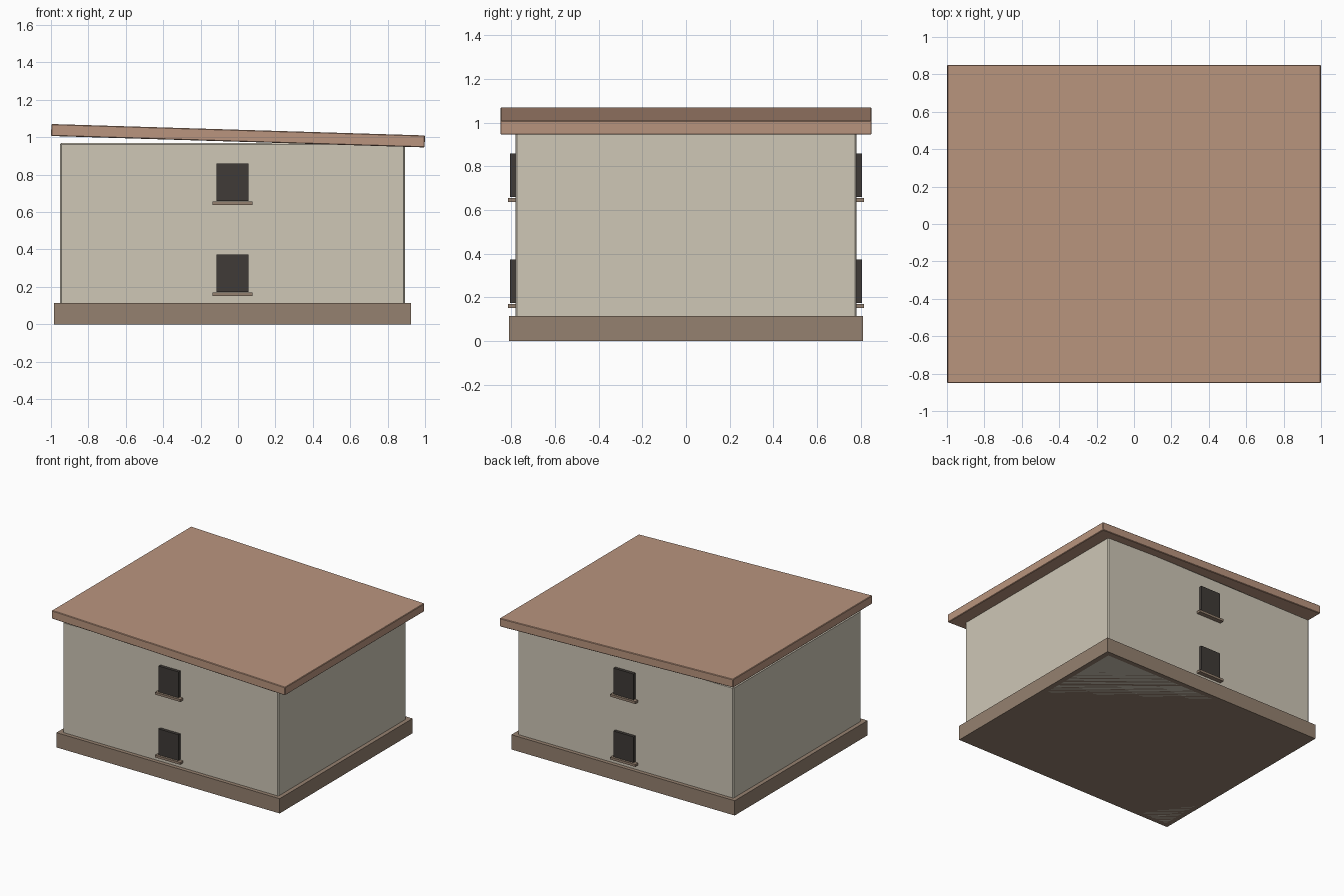
import bpy
import math

if "Cube" in bpy.data.objects:
    bpy.data.objects.remove(bpy.data.objects["Cube"])


def material(name, rgb):
    m = bpy.data.materials.new(name)
    m.diffuse_color = (*rgb, 1)
    m.use_nodes = True
    m.node_tree.nodes["Principled BSDF"].inputs["Base Color"].default_value = m.diffuse_color
    return m


PLASTER = material("plaster", (0.62, 0.57, 0.47))
TILE = material("roof_tile", (0.49, 0.30, 0.21))
STONE = material("stone", (0.30, 0.22, 0.16))
GLASS = material("dark_glass", (0.05, 0.043, 0.038))


def box(name, lo, hi, mat, bevel=0.0, tilt=0.0):
    """Axis-aligned box from its two corners, optionally bevelled and tilted about y."""
    bpy.ops.mesh.primitive_cube_add(size=1, location=[(a + b) / 2 for a, b in zip(lo, hi)])
    ob = bpy.context.object
    ob.name = name
    ob.scale = [b - a for a, b in zip(lo, hi)]
    bpy.ops.object.transform_apply(location=False, rotation=False, scale=True)
    ob.rotation_euler.y = tilt
    ob.data.materials.append(mat)
    if bevel:
        mod = ob.modifiers.new("edge_bevel", 'BEVEL')
        mod.width = bevel
        mod.segments = 1
    return ob


CX = -0.03  # house body centre

# Plinth and wall block
box("plinth", (CX - 0.955, -0.812, 0), (CX + 0.955, 0.812, 0.114), STONE)
box("walls", (CX - 0.923, -0.782, 0), (CX + 0.923, 0.782, 0.97), PLASTER, bevel=0.008)

# Single-pitch roof slab, falling towards +x
box("roof", (-0.999, -0.851, 0.976), (0.999, 0.851, 1.04), TILE,
    bevel=0.004, tilt=math.radians(1.75))

# Windows with sills, two storeys on front and back
for side, s in (("front", -1), ("back", 1)):
    for floor, z in (("lower", 0.173), ("upper", 0.659)):
        y0, y1, y2 = s * 0.775, s * 0.806, s * 0.816
        box(f"{side}_{floor}_window", (CX - 0.086, min(y0, y1), z),
            (CX + 0.086, max(y0, y1), z + 0.2), GLASS)
        box(f"{side}_{floor}_sill", (CX - 0.107, min(y0, y2), z - 0.022),
            (CX + 0.107, max(y0, y2), z - 0.004), STONE)
